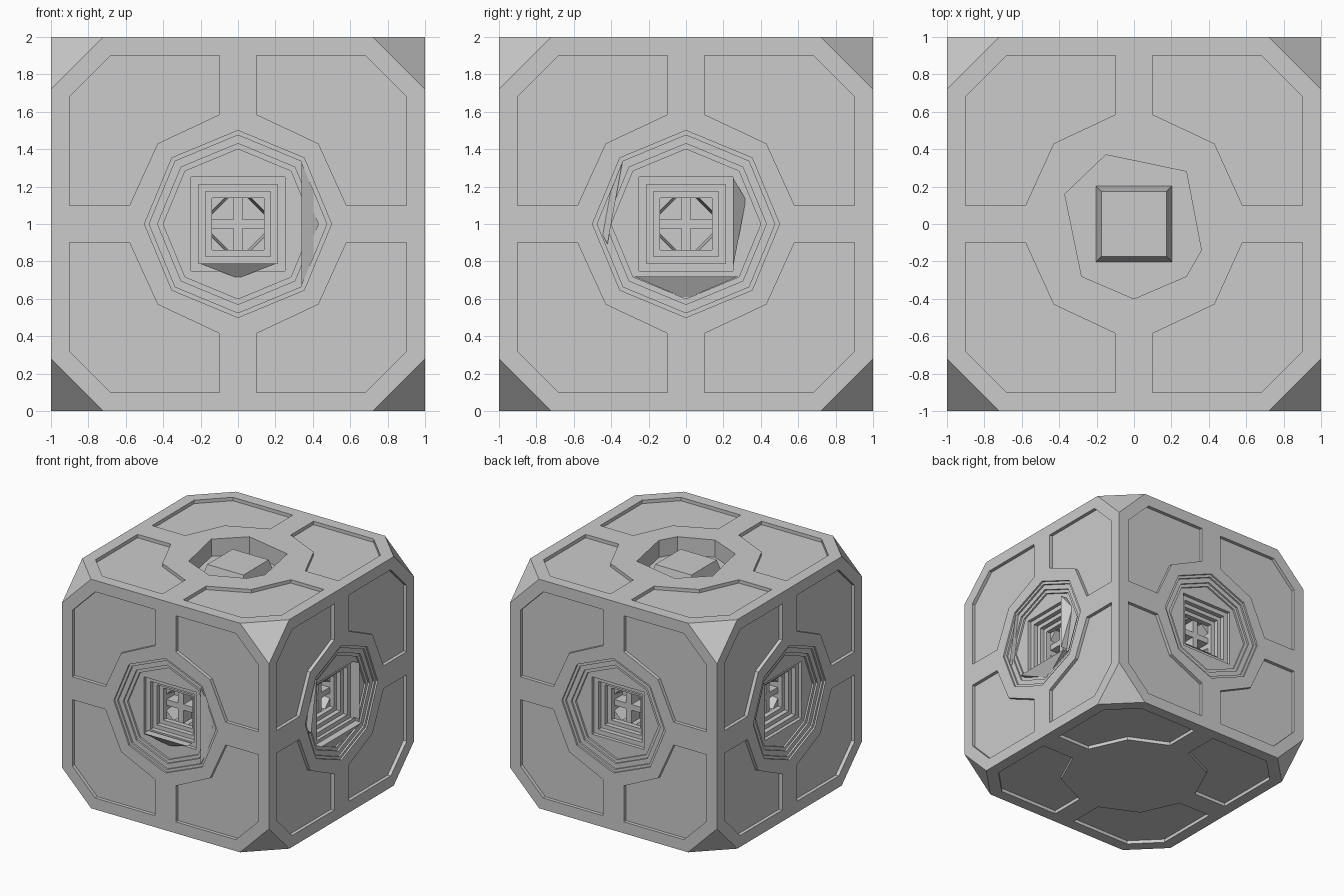
import bpy, bmesh, math
from itertools import product
from mathutils import Vector

old = bpy.data.objects.get("Cube")
if old:
    bpy.data.objects.remove(old)

grey = bpy.data.materials.new("plain_grey")
grey.use_nodes = True
COLOUR = (0.6, 0.6, 0.6, 1)
grey.diffuse_color = COLOUR
grey.node_tree.nodes["Principled BSDF"].inputs["Base Color"].default_value = COLOUR

# Each side: right axis, up axis; the outward axis is their cross product
X, Y, Z = Vector((1, 0, 0)), Vector((0, 1, 0)), Vector((0, 0, 1))
FRONT, RIGHT, BACK, LEFT = (X, Z), (Y, Z), (-X, Z), (-Y, Z)
TOP, BOTTOM = (X, Y), (X, -Y)
WALLS = [FRONT, RIGHT, BACK, LEFT]


def place(side, u, v, depth):
    a, b = side
    return Z + a * u + b * v + a.cross(b) * (1 - depth)


def finish(name, bm):
    bmesh.ops.recalc_face_normals(bm, faces=bm.faces)
    mesh = bpy.data.meshes.new(name)
    bm.to_mesh(mesh)
    bm.free()
    mesh.materials.append(grey)
    obj = bpy.data.objects.new(name, mesh)
    bpy.context.collection.objects.link(obj)
    return obj


def prism(bm, side, outer, inner, d0, d1):
    a = [bm.verts.new(place(side, u, v, d0)) for u, v in outer]
    b = [bm.verts.new(place(side, u, v, d1)) for u, v in inner]
    bm.faces.new(a)
    bm.faces.new(b[::-1])
    for i in range(len(a)):
        j = (i + 1) % len(a)
        bm.faces.new((a[i], b[i], b[j], a[j]))


def octagon(r):
    return [(r * math.sin(k * math.pi / 4), r * math.cos(k * math.pi / 4)) for k in range(8)]


def square(h):
    return [(-h, -h), (h, -h), (h, h), (-h, h)]


def quadrants(points):
    return [[(u * su, v * sv) for u, v in points] for su, sv in product((1, -1), repeat=2)]


# Cube body with its eight corners cut off
bm = bmesh.new()
for signs in product((1, -1), repeat=3):
    for k in range(3):
        bm.verts.new([s * (0.72 if i == k else 1) + (i == 2) for i, s in enumerate(signs)])
bmesh.ops.convex_hull(bm, input=bm.verts[:])
bmesh.ops.dissolve_limit(bm, angle_limit=0.01, verts=bm.verts[:], edges=bm.edges[:])
body = finish("cube_body", bm)


def cut(name, sides, outlines, depth, inners=None):
    bm = bmesh.new()
    for side in sides:
        for k, outline in enumerate(outlines):
            prism(bm, side, outline, inners[k] if inners else outline, -0.1, depth)
    cutter = finish(name, bm)
    cutter.hide_render = True
    cutter.hide_viewport = True
    cutter.display_type = 'WIRE'
    mod = body.modifiers.new(name, 'BOOLEAN')
    mod.operation = 'DIFFERENCE'
    mod.solver = 'EXACT'
    mod.object = cutter


# Four sunken panels on every side
panel = [(0.1, 0.585), (0.1, 0.9), (0.68, 0.9), (0.9, 0.68), (0.9, 0.1), (0.58, 0.1), (0.43, 0.43)]
cut("panel_cutter", WALLS + [TOP, BOTTOM], quadrants(panel), 0.03)

# Stepped octagonal rings, then stepped square shaft
for k, r in enumerate((0.5, 0.475, 0.43, 0.4)):
    cut(f"ring_cutter_{k + 1}", WALLS, [octagon(r)], 0.015 * (k + 1))
for k, h in enumerate((0.25, 0.21, 0.175, 0.14)):
    cut(f"shaft_cutter_{k + 1}", WALLS, [square(h)], 0.09 + 0.04 * k)


# Four deep cells with sloping corners, leaving a cross between them
def cell(c):
    return [(0.025, 0.025), (0.138, 0.025), (0.138, 0.138 - c), (0.138 - c, 0.138), (0.025, 0.138)]


cut("cell_cutter", WALLS, quadrants(cell(0.01)), 0.32, quadrants(cell(0.085)))

# Uneven recess in the top
recess = [(-0.15, 0.37), (0.28, 0.28), (0.36, -0.14), (0.28, -0.28), (0, -0.4), (-0.28, -0.28), (-0.37, 0.16)]
cut("top_recess_cutter", [TOP], [recess], 0.15)

# Tapered square boss inside the top recess
bm = bmesh.new()
prism(bm, TOP, square(0.175), square(0.205), 0.04, 0.155)
finish("top_boss", bm)


# Sloping slivers beside the shafts: two raised points and one sunken tip
def sliver(name, side, a, b, tip):
    bm = bmesh.new()
    high = [bm.verts.new(place(side, *p, 0)) for p in (a, b)]
    low = [bm.verts.new(place(side, *p, 0.065)) for p in (a, b, tip)]
    bmesh.ops.convex_hull(bm, input=high + low)
    finish(name, bm)


sliver("front_lower_sliver", FRONT, (-0.21, -0.21), (0.21, -0.21), (0, -0.29))
sliver("front_side_sliver", FRONT, (0.34, 0.33), (0.34, -0.33), (0.47, 0))
sliver("right_lower_sliver", RIGHT, (-0.28, -0.28), (0.28, -0.28), (0, -0.4))
sliver("right_side_sliver", RIGHT, (0.25, 0.25), (0.25, -0.24), (0.32, 0.13))
sliver("right_rear_sliver", RIGHT, (-0.34, 0.33), (-0.42, -0.11), (-0.475, 0))
